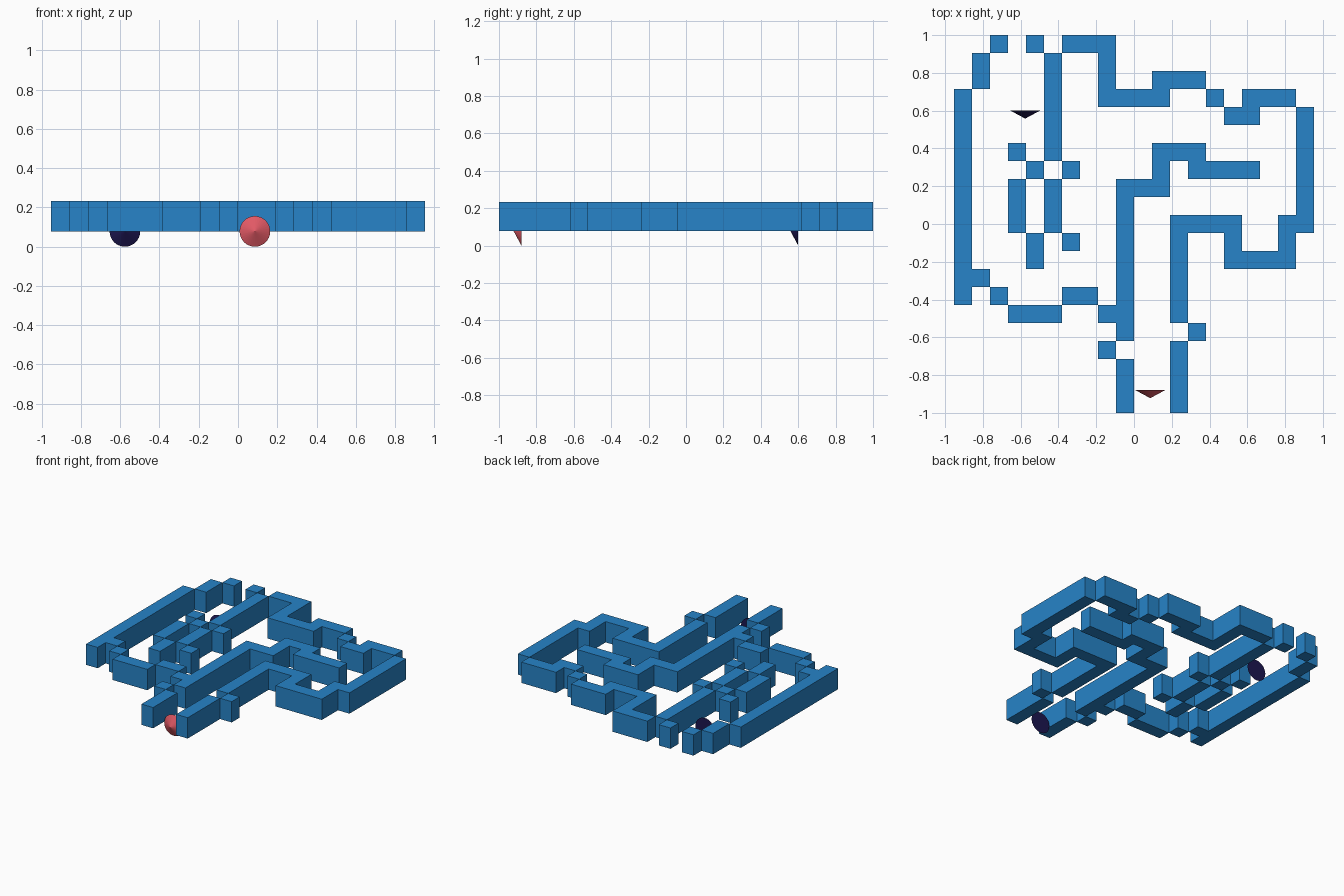
import bpy, bmesh, math
from mathutils import Vector, Matrix

if "Cube" in bpy.data.objects:
    bpy.data.objects.remove(bpy.data.objects["Cube"])

C = 2 / 21                 # size of one grid cell
Z0, Z1 = 0.078, 0.233      # underside and top of the walls


def material(name, rgb):
    m = bpy.data.materials.new(name)
    m.diffuse_color = (*rgb, 1)
    m.use_nodes = True
    m.node_tree.nodes["Principled BSDF"].inputs["Base Color"].default_value = m.diffuse_color
    return m


def finish(bm, name, mats):
    me = bpy.data.meshes.new(name)
    bm.to_mesh(me)
    bm.free()
    for m in mats:
        me.materials.append(m)
    ob = bpy.data.objects.new(name, me)
    bpy.context.collection.objects.link(ob)
    return ob


blue = material("wall_blue", (0.02, 0.23, 0.58))
navy = material("marker_navy", (0.012, 0.008, 0.08))
red = material("marker_red", (0.75, 0.1, 0.13))

# Maze plan, seen from above: one character per cell, back row first
PLAN = [
    "..#.#.###...........",
    ".#...#..#...........",
    ".#...#..#..###......",
    "#....#..####..#.###.",
    "#....#.........##..#",
    "#....#.............#",
    "#..#.#.....###.....#",
    "#...#.#....#.####..#",
    "#..#.#...###.......#",
    "#..#.#...#.........#",
    "#..#.#...#..####..##",
    "#...#.#..#..#..#..#.",
    "#...#....#..#..####.",
    "##.......#..#.......",
    "#.#...##.#..#.......",
    "...###..##..#.......",
    ".........#...#......",
    "........#...#.......",
    ".........#..#.......",
    ".........#..#.......",
    ".........#..#.......",
]
cells = {(c, r) for r, row in enumerate(PLAN)
         for c, ch in enumerate(row) if ch == "#"}

# Maze walls: extrude the plan, keeping only the exposed faces
bm = bmesh.new()


def face(*pts):
    bm.faces.new([bm.verts.new(p) for p in pts])


for c, r in cells:
    x0, y1 = (c - 10) * C, 1 - r * C
    x1, y0 = x0 + C, y1 - C
    ring = [(x0, y0), (x1, y0), (x1, y1), (x0, y1)]
    face(*[(x, y, Z1) for x, y in ring])
    face(*[(x, y, Z0) for x, y in reversed(ring)])
    for i, (dc, dr) in enumerate([(0, 1), (1, 0), (0, -1), (-1, 0)]):
        if (c + dc, r + dr) not in cells:
            a, b = ring[i], ring[(i + 1) % 4]
            face((*a, Z0), (*b, Z0), (*b, Z1), (*a, Z1))
bmesh.ops.remove_doubles(bm, verts=bm.verts, dist=1e-4)
bmesh.ops.dissolve_limit(bm, angle_limit=0.02, verts=bm.verts, edges=bm.edges)
finish(bm, "maze_walls", [blue])


# Cone markers: point to the front, flat base to the back
def marker(name, x, y_base, cone_mat):
    bm = bmesh.new()
    bmesh.ops.create_cone(bm, cap_ends=True, cap_tris=False, segments=32,
                          radius1=0.078, radius2=0, depth=0.042,
                          matrix=Matrix.Rotation(math.radians(90), 4, 'X'))
    bmesh.ops.remove_doubles(bm, verts=bm.verts, dist=1e-5)
    for f in bm.faces:
        f.material_index = 1 if len(f.verts) > 4 else 0
    ob = finish(bm, name, [cone_mat, navy])
    ob.location = Vector((x, y_base - 0.021, 0.078))


marker("start_marker", -0.576, 0.6, navy)
marker("end_marker", 0.086, -0.88, red)
